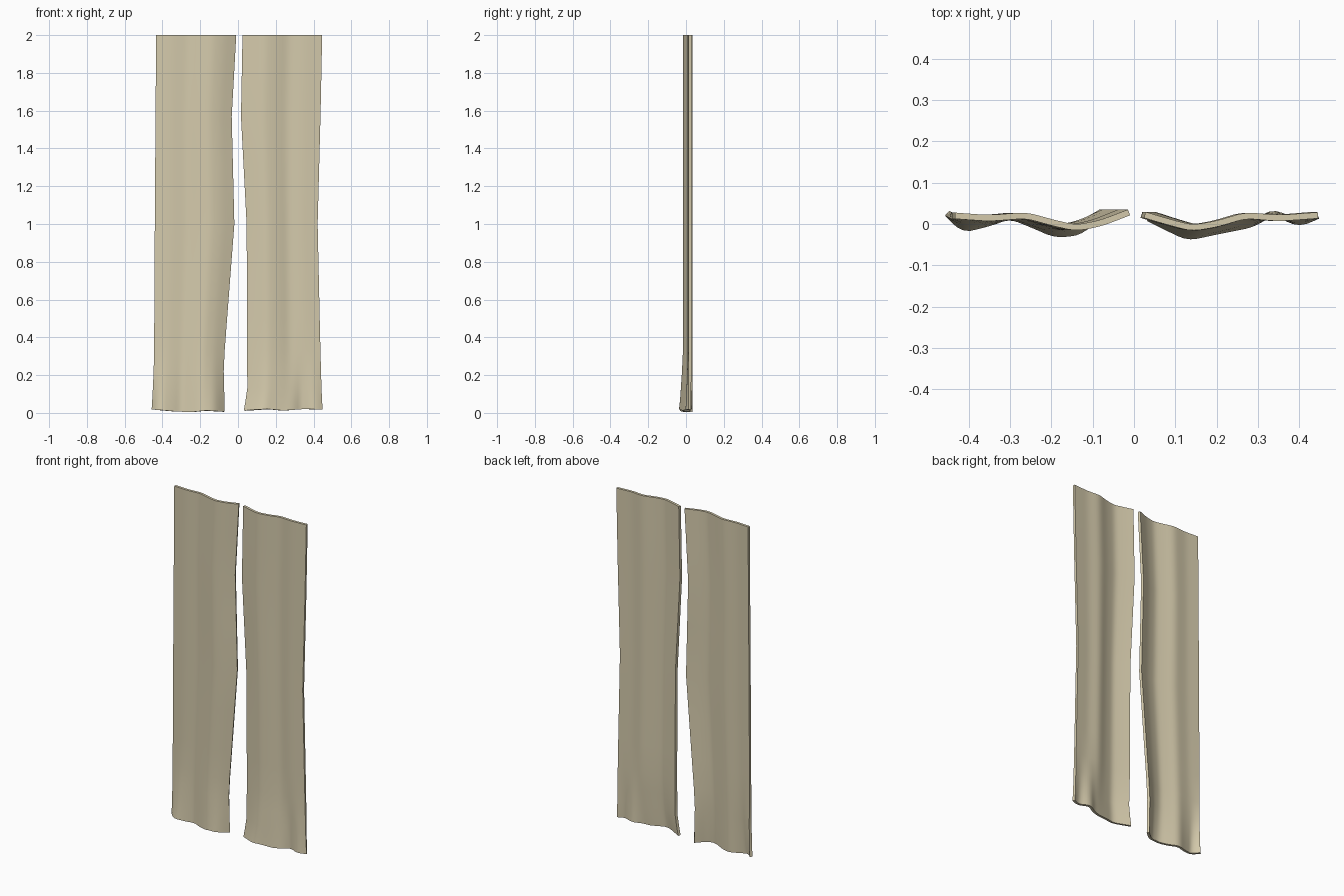
import bpy
import bmesh
import math
from mathutils import Vector

cube = bpy.data.objects.get("Cube")
if cube:
    bpy.data.objects.remove(cube)

# Cream cloth
cloth = bpy.data.materials.new("cream_cloth")
cloth.use_nodes = True
COLOUR = (0.66, 0.59, 0.41, 1)
cloth.diffuse_color = COLOUR
bsdf = next(n for n in cloth.node_tree.nodes if n.type == 'BSDF_PRINCIPLED')
bsdf.inputs["Base Color"].default_value = COLOUR
bsdf.inputs["Roughness"].default_value = 0.9

THICKNESS = 0.015
COLUMNS = 28


def linear(points, t):
    """Piecewise straight value along (position, value) points."""
    for (a, va), (b, vb) in zip(points, points[1:]):
        if t <= b:
            return va + (vb - va) * max(0, (t - a) / (b - a))
    return points[-1][1]


def smooth(points, t):
    """Average a few nearby samples so folds turn softly."""
    lo, hi = points[0][0], points[-1][0]
    r = min(0.018, t - lo, hi - t)
    return sum(linear(points, t + r * k) for k in (-1, -0.5, 0, 0.5, 1)) / 5


def curtain(name, left_edge, right_edge, top_fold, hem_fold, hem_z):
    """Cloth panel: edges are (z, x) points, folds are (x, y) points."""
    heights = [0, 0.06, 0.13, 0.22, 0.33, 0.5, 0.75, 1.0, 1.3, 1.57, 1.8, 2.0]
    bm = bmesh.new()
    rows = []
    for z in heights:
        x0, x1 = linear(left_edge, z), linear(right_edge, z)
        flare = max(0, 1 - z / 0.36) ** 1.3
        row = []
        for i in range(COLUMNS + 1):
            u = i / COLUMNS
            top_x = top_fold[0][0] + u * (top_fold[-1][0] - top_fold[0][0])
            hem_x = hem_fold[0][0] + u * (hem_fold[-1][0] - hem_fold[0][0])
            y_top = smooth(top_fold, top_x)
            y = y_top + (smooth(hem_fold, hem_x) - y_top) * flare
            drop = z if z else linear(hem_z, u)
            row.append(bm.verts.new((x0 + u * (x1 - x0), y, drop)))
        rows.append(row)
    for low, high in zip(rows, rows[1:]):
        for i in range(COLUMNS):
            bm.faces.new((low[i], low[i + 1], high[i + 1], high[i]))
    mesh = bpy.data.meshes.new(name)
    bm.to_mesh(mesh)
    bm.free()
    mesh.materials.append(cloth)
    obj = bpy.data.objects.new(name, mesh)
    bpy.context.collection.objects.link(obj)
    # Cloth thickness, centred on the folds
    solid = obj.modifiers.new("thickness", 'SOLIDIFY')
    solid.thickness = THICKNESS
    solid.offset = 0
    bpy.ops.object.select_all(action='DESELECT')
    bpy.context.view_layer.objects.active = obj
    obj.select_set(True)
    bpy.ops.object.modifier_apply(modifier=solid.name)
    bpy.ops.object.shade_smooth_by_angle(angle=math.radians(40))
    # Trim the thickened rim so the top stays level
    for v in obj.data.vertices:
        v.co = Vector((v.co.x, v.co.y, min(max(v.co.z, 0), 2)))


curtain("right_curtain",
        [(0, -0.452), (0.2, -0.444), (1, -0.44), (2, -0.433)],
        [(0, -0.075), (0.25, -0.08), (1, -0.022), (1.57, -0.036), (2, -0.012)],
        [(-0.433, 0.02), (-0.35, 0.014), (-0.26, 0.021), (-0.2, 0.004),
         (-0.14, -0.01), (-0.08, 0.002), (-0.012, 0.028)],
        [(-0.452, 0.026), (-0.415, -0.014), (-0.35, 0.002), (-0.3, 0.02),
         (-0.25, 0.0), (-0.19, -0.026), (-0.13, -0.02), (-0.075, 0.03)],
        [(0, 0.018), (0.3, 0.008), (0.55, 0.004), (0.75, 0.012), (1, 0.006)])

curtain("left_curtain",
        [(0, 0.034), (0.13, 0.052), (1, 0.048), (1.57, 0.018), (2, 0.026)],
        [(0, 0.445), (0.13, 0.44), (1, 0.421), (1.6, 0.437), (2, 0.445)],
        [(0.026, 0.022), (0.08, 0.006), (0.14, -0.01), (0.2, 0.0),
         (0.27, 0.021), (0.35, 0.014), (0.445, 0.021)],
        [(0.034, 0.014), (0.13, -0.033), (0.2, -0.018), (0.29, 0.0),
         (0.335, 0.03), (0.4, 0.0), (0.445, 0.02)],
        [(0, 0.012), (0.3, 0.02), (0.5, 0.012), (0.75, 0.02), (1, 0.018)])
